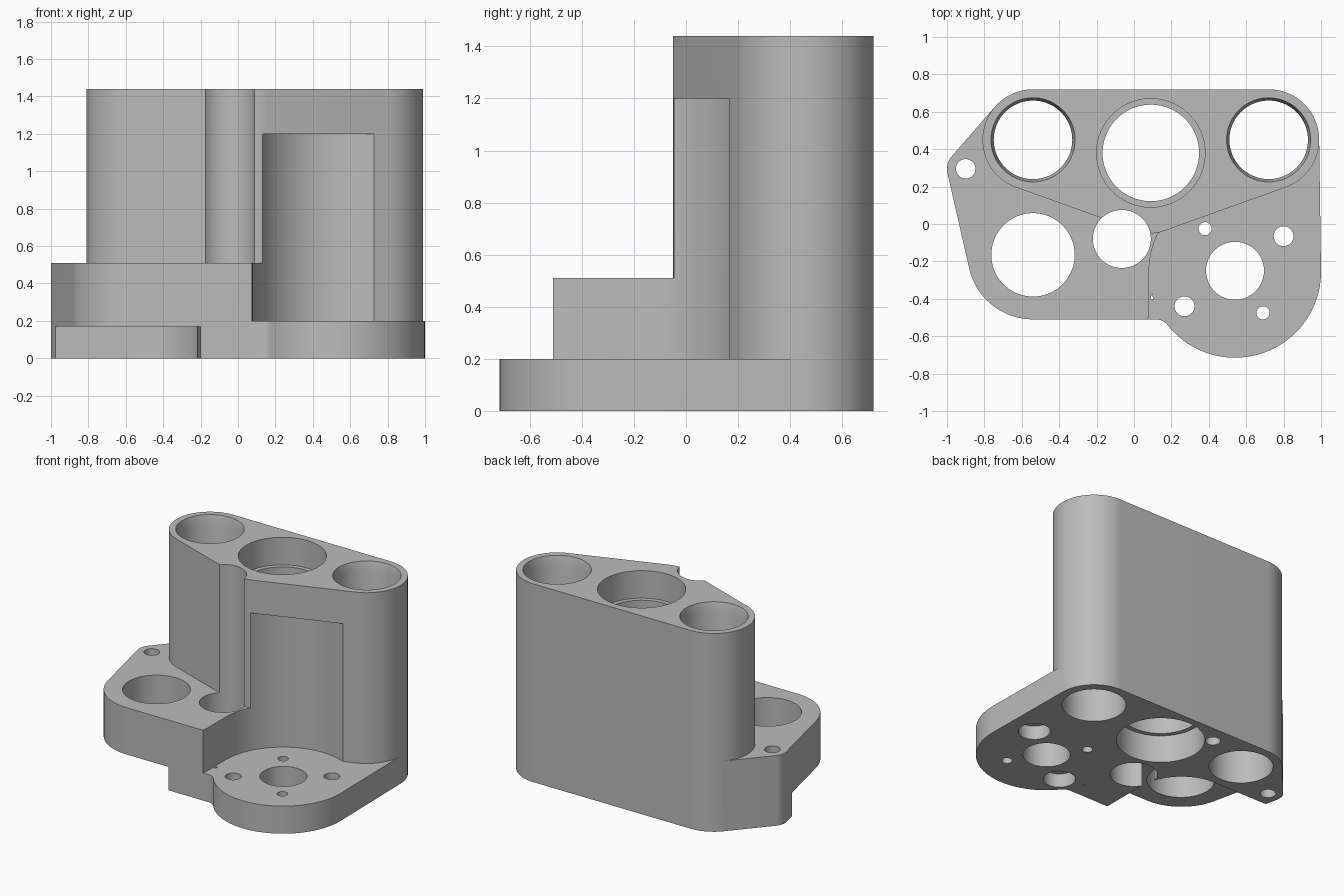
import bpy, bmesh, math
from mathutils import Vector
from mathutils.geometry import convex_hull_2d

if "Cube" in bpy.data.objects:
    bpy.data.objects.remove(bpy.data.objects["Cube"], do_unlink=True)

SEG = 96
metal = bpy.data.materials.new("light_grey_metal")
metal.use_nodes = True
grey = (0.5, 0.5, 0.5, 1)
metal.diffuse_color = grey
metal.node_tree.nodes["Principled BSDF"].inputs["Base Color"].default_value = grey


def arc(x, y, r, a0=0, a1=360, n=SEG):
    """Points along an arc, angles in degrees."""
    return [Vector((x + r * math.cos(math.radians(a0 + (a1 - a0) * i / n)),
                    y + r * math.sin(math.radians(a0 + (a1 - a0) * i / n))))
            for i in range(n + (abs(a1 - a0) < 360))]


def hull(circles, points=()):
    """Outline wrapped tightly around circles and points."""
    pts = [p for c in circles for p in arc(*c)] + [Vector(p) for p in points]
    return [pts[i] for i in convex_hull_2d(pts)]


def finish(bm, name):
    bmesh.ops.recalc_face_normals(bm, faces=bm.faces)
    mesh = bpy.data.meshes.new(name)
    bm.to_mesh(mesh)
    bm.free()
    mesh.materials.append(metal)
    obj = bpy.data.objects.new(name, mesh)
    bpy.context.collection.objects.link(obj)
    return obj


def prism(name, outline, z0, z1):
    bm = bmesh.new()
    face = bm.faces.new([bm.verts.new((p[0], p[1], z0)) for p in outline])
    out = bmesh.ops.extrude_face_region(bm, geom=[face])
    top = [v for v in out["geom"] if isinstance(v, bmesh.types.BMVert)]
    bmesh.ops.translate(bm, verts=top, vec=(0, 0, z1 - z0))
    return finish(bm, name)


def taper(name, x, y, r0, r1, z0, z1):
    bm = bmesh.new()
    bmesh.ops.create_cone(bm, cap_ends=True, segments=SEG, radius1=r0, radius2=r1, depth=z1 - z0)
    bmesh.ops.translate(bm, verts=bm.verts, vec=(x, y, (z0 + z1) / 2))
    return finish(bm, name)


def combine(body, other, operation):
    mod = body.modifiers.new(operation, "BOOLEAN")
    mod.object, mod.operation, mod.solver = other, operation, "EXACT"
    bpy.context.view_layer.objects.active = body
    bpy.ops.object.modifier_apply(modifier=mod.name)
    bpy.data.objects.remove(other, do_unlink=True)


def drill(x, y, r, z0=-0.1, z1=1.6):
    combine(body, taper("drill", x, y, r, r, z0, z1), "DIFFERENCE")


TOP, SHELF, FLOOR = 1.44, 0.51, 0.2
left_end, right_end = (-0.54, 0.45, 0.27), (0.72, 0.45, 0.27)
ear, corner = (-0.9, 0.295, 0.1), (-0.54, -0.16, 0.35)
flange = (0.54, -0.255, 0.46)

# Tall bored housing and the lower shelf beside it
body = prism("housing", hull([left_end, right_end, (0.09, 0.15, 0.2)]), 0, TOP)
shelf = prism("shelf", hull([left_end, ear, corner], [(0.075, -0.51), (0.14, -0.04), (0.09, 0.4)]), 0, SHELF)
combine(body, shelf, "UNION")

# Round pocket above the flange
combine(body, prism("pocket", arc(*flange), FLOOR, 1.2), "DIFFERENCE")
combine(body, prism("pocket_front", [(0.08, -0.9), (0.6, -0.9), (0.6, -0.255), (0.08, -0.255)],
                    FLOOR, 1.2), "DIFFERENCE")

# Flange plate and the fillet joining it to the shelf
combine(body, prism("flange", hull([flange, right_end], [(0.09, 0.4)]), 0, FLOOR), "UNION")
fr = 0.08
fy = -0.51 - fr
fx = flange[0] - math.sqrt((flange[2] + fr) ** 2 - (fy - flange[1]) ** 2)
end = math.degrees(math.atan2(flange[1] - fy, flange[0] - fx))
fillet = [(0.03, -0.4), (0.03, -0.51)] + arc(fx, fy, fr, 90, end, 12) + [(0.3, -0.4)]
combine(body, prism("fillet", fillet, 0, FLOOR), "UNION")

# Rounded relief under the shelf corner
relief = [(-0.2, -0.8)] + arc(-0.54, -0.16, 0.34, 0, 90, 32) + [(-1.2, 0.18), (-1.2, -0.8)]
combine(body, prism("relief", relief, -0.1, 0.17), "DIFFERENCE")

# Outer bores with a flared mouth
for x, y, _ in (left_end, right_end):
    drill(x, y, 0.21)
    combine(body, taper("mouth", x, y, 0.21, 0.235, TOP - 0.06, TOP + 0.04), "DIFFERENCE")

# Central bore, counterbored at both ends
drill(0.09, 0.38, 0.258)
drill(0.09, 0.38, 0.29, TOP - 0.2)
drill(0.09, 0.38, 0.29, -0.1, 0.2)

# Through holes in shelf, ear and flange
for x, y, r in [(-0.54, -0.165, 0.223), (-0.065, -0.08, 0.155), (-0.9, 0.295, 0.052)]:
    drill(x, y, r)
for x, y, r in [(0.54, -0.25, 0.155), (0.38, -0.025, 0.035), (0.69, -0.475, 0.035),
                (0.8, -0.065, 0.053), (0.27, -0.44, 0.053)]:
    drill(x, y, r, -0.1, 0.4)

# Screw head recesses and a blind hole in the underside
for x, y in [(0.8, -0.065), (0.27, -0.44)]:
    drill(x, y, 0.105, -0.1, 0.1)
drill(-0.18, 0.59, 0.05, -0.1, 0.2)

bpy.ops.object.select_all(action="DESELECT")
body.select_set(True)
bpy.context.view_layer.objects.active = body
bpy.ops.object.shade_smooth_by_angle(angle=math.radians(30))
